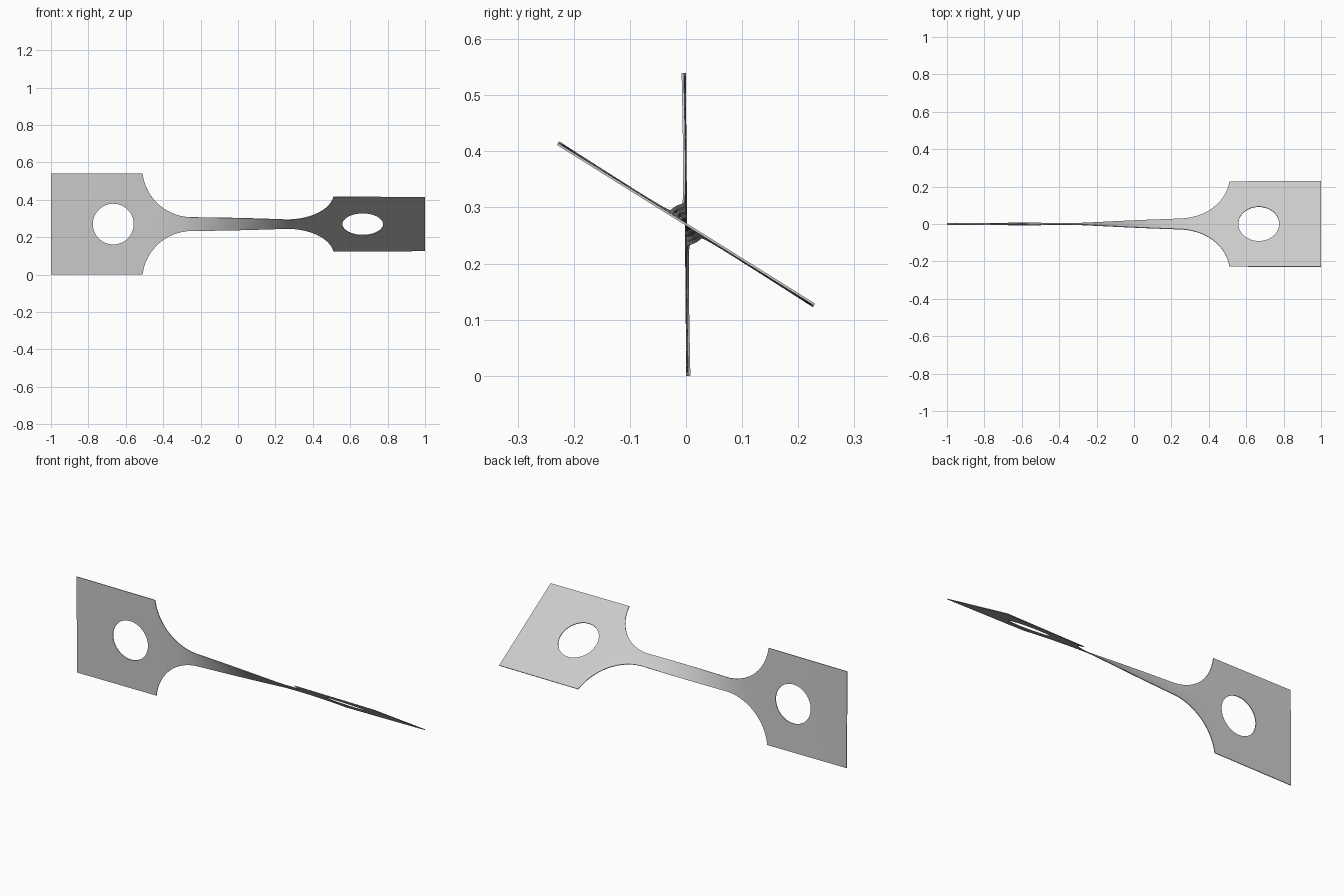
import bpy, bmesh, math

if "Cube" in bpy.data.objects:
    bpy.data.objects.remove(bpy.data.objects["Cube"], do_unlink=True)

GRIP_HALF, NECK_HALF = 0.27, 0.037     # half widths of the end plates and neck
SHOULDER, FILLET = 0.51, 0.265         # where the plate starts, shoulder radius
HOLE_X, HOLE_R = 0.667, 0.109
THICK, ROWS = 0.004, 3
ANGLE_START, ANGLE_END = math.radians(0.5), math.radians(58)

rise = GRIP_HALF - NECK_HALF
sweep = math.acos(1 - rise / FILLET)
fillet_x = SHOULDER - FILLET * math.sin(sweep)


def half_width(x):
    x = abs(x)
    if x >= SHOULDER:
        return GRIP_HALF
    if x <= fillet_x:
        return NECK_HALF
    return NECK_HALF + FILLET - math.sqrt(FILLET ** 2 - (x - fillet_x) ** 2)


def hole_half(x):
    return math.sqrt(max(0, HOLE_R ** 2 - (abs(x) - HOLE_X) ** 2))


# Stations along one half: neck, shoulder arc, hole, grip; then mirrored
half = [fillet_x * i / 16 for i in range(16)]
half += [fillet_x + FILLET * math.sin(sweep * i / 24) for i in range(25)]
half += [HOLE_X - HOLE_R * math.cos(math.pi * i / 32) for i in range(33)]
half += [HOLE_X + HOLE_R + (1 - HOLE_X - HOLE_R) * i / 4 for i in range(1, 5)]
xs = [-x for x in reversed(half[1:])] + half

# Twist gathers where the strip is narrow
turn = [0.0]
for a, b in zip(xs, xs[1:]):
    turn.append(turn[-1] + (b - a) / half_width((a + b) / 2) ** 2)
angles = [ANGLE_START + (ANGLE_END - ANGLE_START) * t / turn[-1] for t in turn]

# Twisted sheet, upper and lower halves meeting on the centre line
bm = bmesh.new()
for side in (1, -1):
    columns = []
    for x, a in zip(xs, angles):
        inner, outer = hole_half(x), half_width(x)
        if inner < 1e-5:
            inner = 0
        column = []
        for r in range(ROWS + 1):
            s = side * (inner + (outer - inner) * r / ROWS)
            column.append(bm.verts.new((x, -s * math.sin(a), GRIP_HALF + s * math.cos(a))))
        columns.append(column)
    for c, d in zip(columns, columns[1:]):
        for r in range(ROWS):
            quad = [c[r], d[r], d[r + 1], c[r + 1]]
            bm.faces.new(quad if side > 0 else quad[::-1])
bmesh.ops.remove_doubles(bm, verts=bm.verts, dist=1e-5)
bmesh.ops.recalc_face_normals(bm, faces=bm.faces)
mesh = bpy.data.meshes.new("twisted_strip")
bm.to_mesh(mesh)
bm.free()
strip = bpy.data.objects.new("twisted_strip", mesh)
bpy.context.collection.objects.link(strip)

# Sheet thickness
solid = strip.modifiers.new("thickness", "SOLIDIFY")
solid.thickness = THICK
solid.offset = 0

# Plain grey metal
grey = bpy.data.materials.new("plain_grey")
grey.use_nodes = True
colour = (0.6, 0.6, 0.6, 1)
grey.diffuse_color = colour
grey.node_tree.nodes["Principled BSDF"].inputs["Base Color"].default_value = colour
mesh.materials.append(grey)

bpy.context.view_layer.objects.active = strip
strip.select_set(True)
bpy.ops.object.modifier_apply(modifier=solid.name)
bpy.ops.object.shade_smooth_by_angle(angle=math.radians(30))
